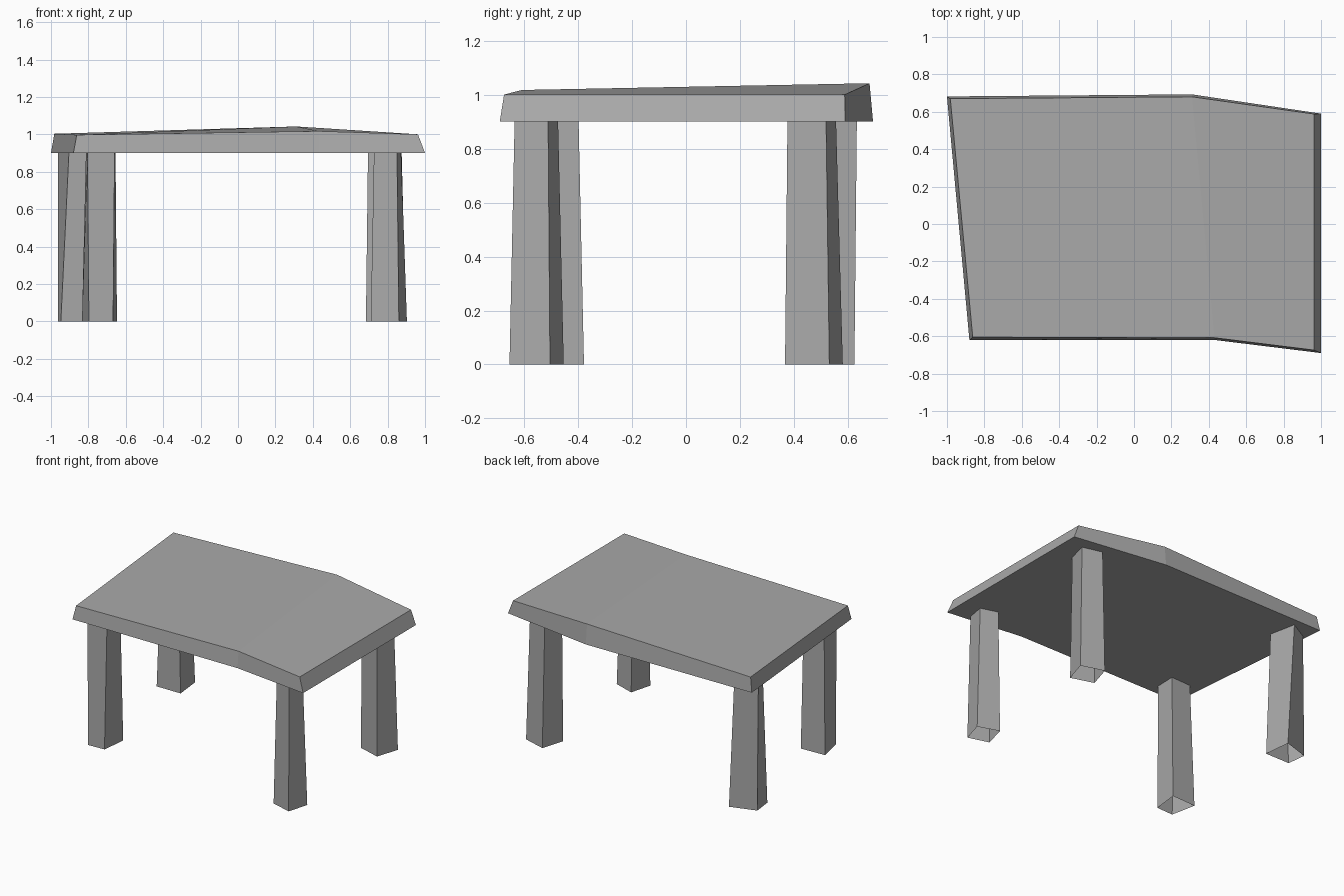
import bpy
import bmesh

cube = bpy.data.objects.get("Cube")
if cube:
    bpy.data.objects.remove(cube, do_unlink=True)

# Single stone colour
stone = bpy.data.materials.new("stone grey")
stone.use_nodes = True
grey = (0.4, 0.4, 0.4, 1.0)
stone.diffuse_color = grey
bsdf = stone.node_tree.nodes["Principled BSDF"]
bsdf.inputs["Base Color"].default_value = grey
bsdf.inputs["Roughness"].default_value = 0.9


def loft(name, bottom, top, caps=()):
    """Join two outlines with side walls, then add any cap faces."""
    bm = bmesh.new()
    low = [bm.verts.new(p) for p in bottom]
    high = [bm.verts.new(p) for p in top]
    count = len(low)
    for i in range(count):
        j = (i + 1) % count
        bm.faces.new((low[i], low[j], high[j], high[i]))
    for ring, order in caps:
        verts = high if ring == "top" else low
        bm.faces.new([verts[i] for i in order])
    mesh = bpy.data.meshes.new(name)
    bm.to_mesh(mesh)
    bm.free()
    mesh.materials.append(stone)
    obj = bpy.data.objects.new(name, mesh)
    bpy.context.collection.objects.link(obj)
    return obj


def at_height(outline, z):
    return [(x, y, z) for x, y in outline]


SLAB_BASE = 0.9

# Rough six-sided slab, counter-clockwise from the front right corner
slab_low = [(-0.88, -0.62), (0.43, -0.62), (1.0, -0.69),
            (1.0, 0.59), (0.31, 0.693), (-1.0, 0.682)]
slab_high = [(-0.862, -0.605, 0.997), (0.43, -0.608, 1.017),
             (0.962, -0.674, 1.0), (0.962, 0.588, 1.0),
             (0.31, 0.68, 1.042), (-0.982, 0.67, 1.003)]
loft("table_slab", at_height(slab_low, SLAB_BASE), slab_high,
     caps=[("top", (0, 1, 4, 5)), ("top", (1, 2, 3, 4)),
           ("low", (5, 4, 3, 2, 1, 0))])

# Tapered, slightly twisted open legs: foot outline, then head outline
legs = {
    "front_left_leg": (
        [(0.71, -0.61), (0.86, -0.654), (0.903, -0.504), (0.753, -0.453)],
        [(0.727, -0.598), (0.85, -0.635), (0.872, -0.511), (0.749, -0.474)]),
    "back_left_leg": (
        [(0.684, 0.417), (0.848, 0.367), (0.898, 0.531), (0.734, 0.581)],
        [(0.695, 0.413), (0.838, 0.376), (0.875, 0.519), (0.732, 0.556)]),
    "front_right_leg": (
        [(-0.797, -0.565), (-0.668, -0.56), (-0.647, -0.378), (-0.834, -0.385)],
        [(-0.805, -0.555), (-0.66, -0.543), (-0.655, -0.398), (-0.813, -0.405)]),
    "back_right_leg": (
        [(-0.947, 0.43), (-0.757, 0.43), (-0.778, 0.624), (-0.963, 0.567)],
        [(-0.904, 0.42), (-0.785, 0.44), (-0.825, 0.633), (-0.963, 0.555)]),
}
for name, (foot, head) in legs.items():
    loft(name, at_height(foot, 0), at_height(head, SLAB_BASE))
